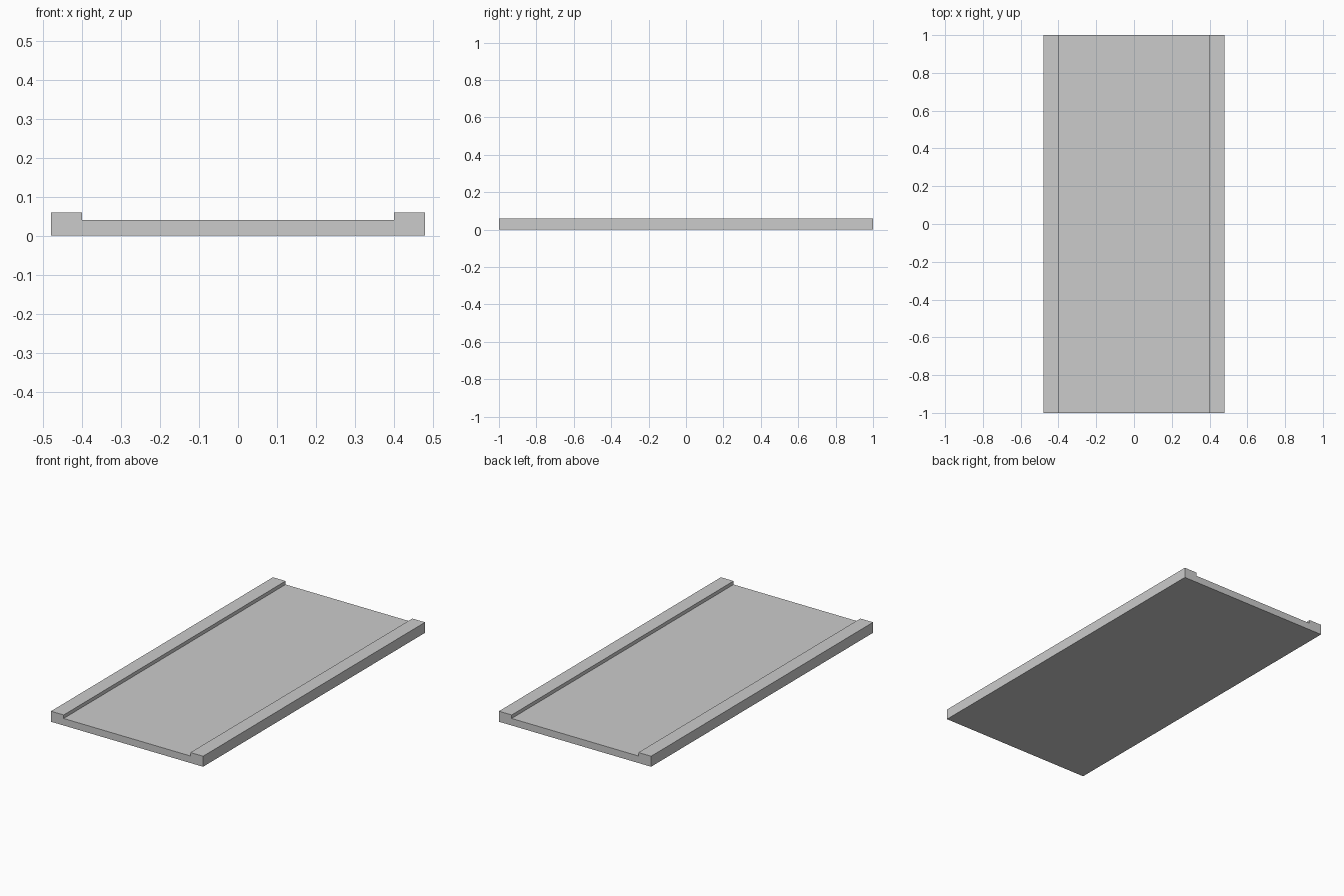
import bpy
import bmesh

if "Cube" in bpy.data.objects:
    bpy.data.objects.remove(bpy.data.objects["Cube"])

HALF_WIDTH, INNER, LENGTH = 0.48, 0.40, 2.0
FLOOR_Z, RIM_Z = 0.04, 0.06

# Channel cross-section: right half, mirrored to the left
right = [(HALF_WIDTH, 0), (HALF_WIDTH, RIM_Z), (INNER, RIM_Z), (INNER, FLOOR_Z)]
profile = right + [(-x, z) for x, z in reversed(right)]

# Shallow tray panel with a raised rail along each long side
bm = bmesh.new()
face = bm.faces.new([bm.verts.new((x, -LENGTH / 2, z)) for x, z in profile])
extruded = bmesh.ops.extrude_face_region(bm, geom=[face], use_keep_orig=True)["geom"]
moved = [v for v in extruded if isinstance(v, bmesh.types.BMVert)]
bmesh.ops.translate(bm, verts=moved, vec=(0, LENGTH, 0))
bmesh.ops.recalc_face_normals(bm, faces=bm.faces[:])

mesh = bpy.data.meshes.new("railed_panel")
bm.to_mesh(mesh)
bm.free()
panel = bpy.data.objects.new("railed_panel", mesh)
bpy.context.collection.objects.link(panel)
